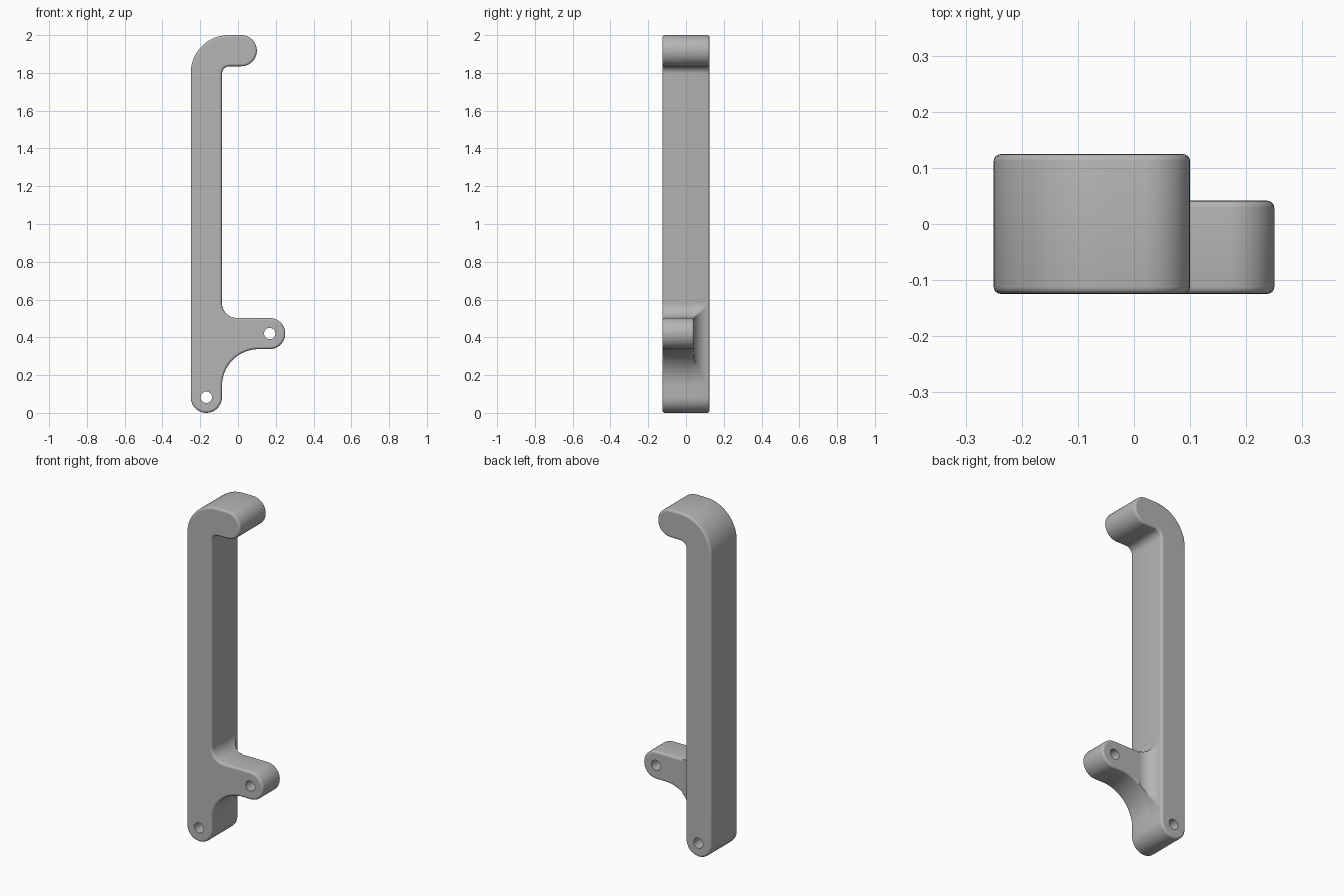
import bpy, bmesh, math
from mathutils import Vector

cube = bpy.data.objects.get("Cube")
if cube:
    bpy.data.objects.remove(cube)

FRONT, BACK, ARM_BACK = -0.1245, 0.1245, 0.0415
LEFT, RIGHT = -0.25, -0.085          # sides of the upright bar
R = (RIGHT - LEFT) / 2               # rounded end radius
MID = LEFT + R
EDGE, FILLET = 0.0125, 0.08
ARM_Z, ARM_X = 0.42, 0.25 - R

grey = bpy.data.materials.new("grey plastic")
grey.use_nodes = True
grey.diffuse_color = (0.46, 0.46, 0.46, 1)
grey.node_tree.nodes["Principled BSDF"].inputs["Base Color"].default_value = grey.diffuse_color


def arc(cx, cz, r, a, b, steps=20):
    return [Vector((cx + r * math.cos(math.radians(a + (b - a) * i / steps)),
                    cz + r * math.sin(math.radians(a + (b - a) * i / steps))))
            for i in range(steps + 1)]


def inset(outline, d):
    """Move a counter-clockwise outline inward by d."""
    result = []
    for i, p in enumerate(outline):
        u = (p - outline[i - 1]).normalized()
        v = (outline[(i + 1) % len(outline)] - p).normalized()
        n = Vector((-u.y - v.y, u.x + v.x)).normalized()
        result.append(p + n * d / max(0.4, n.dot(Vector((-u.y, u.x)))))
    return result


def loft(name, layers):
    """Skin a stack of (y, outline) layers and close both ends."""
    bm = bmesh.new()
    rings = [[bm.verts.new((p.x, y, p.y)) for p in pts] for y, pts in layers]
    n = len(rings[0])
    for a, b in zip(rings, rings[1:]):
        for i in range(n):
            j = (i + 1) % n
            bm.faces.new((a[i], a[j], b[j], b[i]))
    bm.faces.new(rings[0])
    bm.faces.new(rings[-1][::-1])
    bmesh.ops.remove_doubles(bm, verts=bm.verts, dist=0.00005)
    bmesh.ops.recalc_face_normals(bm, faces=bm.faces)
    mesh = bpy.data.meshes.new(name)
    bm.to_mesh(mesh)
    bm.free()
    mesh.materials.append(grey)
    obj = bpy.data.objects.new(name, mesh)
    bpy.context.collection.objects.link(obj)
    return obj


def rounded_slab(name, outline, y0, y1, steps=4):
    """Extrude an outline from y0 to y1 with rounded rims."""
    rim = []
    for i in range(steps + 1):
        t = math.pi / 2 * i / steps
        rim.append((EDGE * (1 - math.sin(t)), inset(outline, EDGE * (1 - math.cos(t)))))
    layers = [(y0 + d, pts) for d, pts in reversed(rim)]
    layers += [(y1 - d, pts) for d, pts in rim]
    return loft(name, layers)


def activate(obj):
    bpy.ops.object.select_all(action='DESELECT')
    obj.select_set(True)
    bpy.context.view_layer.objects.active = obj


def drill(obj, x, z):
    """Cut a screw hole from front to back."""
    bpy.ops.mesh.primitive_cylinder_add(vertices=32, radius=0.03, depth=1,
                                        location=(x, 0, z), rotation=(math.pi / 2, 0, 0))
    cutter = bpy.context.object
    cutter.data.materials.append(grey)
    mod = obj.modifiers.new("hole", 'BOOLEAN')
    mod.operation, mod.solver, mod.object = 'DIFFERENCE', 'EXACT', cutter
    activate(obj)
    bpy.ops.object.modifier_apply(modifier=mod.name)
    bpy.data.objects.remove(cutter)


def finish(obj):
    activate(obj)
    bpy.ops.object.shade_smooth_by_angle(angle=math.radians(35))
    for f in obj.data.polygons:
        if abs(f.normal.y) > 0.999:
            f.use_smooth = False


# Upright bar with a hooked top
bar_outline = (arc(MID, R, R, 180, 360)
               + arc(RIGHT + 0.04, 1.795, 0.04, 180, 90, 10)
               + arc(0.1 - R, 2 - R, R, -90, 90)
               + arc(LEFT + 0.2, 1.8, 0.2, 90, 180))
hook_bar = rounded_slab("hook_bar", bar_outline, FRONT, BACK)
drill(hook_bar, MID, R)
finish(hook_bar)

# Side arm, flaring into the bar above and below
big = 0.195
inner = RIGHT - 0.035
arm_outline = ([Vector((inner, 0.11)), Vector((RIGHT, 0.11))]
               + arc(RIGHT + big, ARM_Z - R - big, big, 180, 90, 28)
               + arc(ARM_X, ARM_Z, R, -90, 90)
               + arc(RIGHT + FILLET, ARM_Z + R + FILLET, FILLET, 270, 180, 24)
               + [Vector((RIGHT, 0.61)), Vector((inner, 0.61))])
side_arm = rounded_slab("side_arm", arm_outline, FRONT, ARM_BACK)
drill(side_arm, ARM_X, ARM_Z)
finish(side_arm)

# Curved fillet joining the back of the arm to the bar
profile = [(ARM_BACK - EDGE, RIGHT + FILLET)]
for i in range(15):
    t = math.radians(83) * i / 14
    profile.append((ARM_BACK + FILLET * (1 - math.cos(t)),
                    RIGHT + FILLET * (1 - math.sin(t))))
arm_fillet = loft("arm_fillet", [(y, [Vector((min(p.x, x), p.y)) for p in arm_outline])
                                 for y, x in profile])
finish(arm_fillet)
